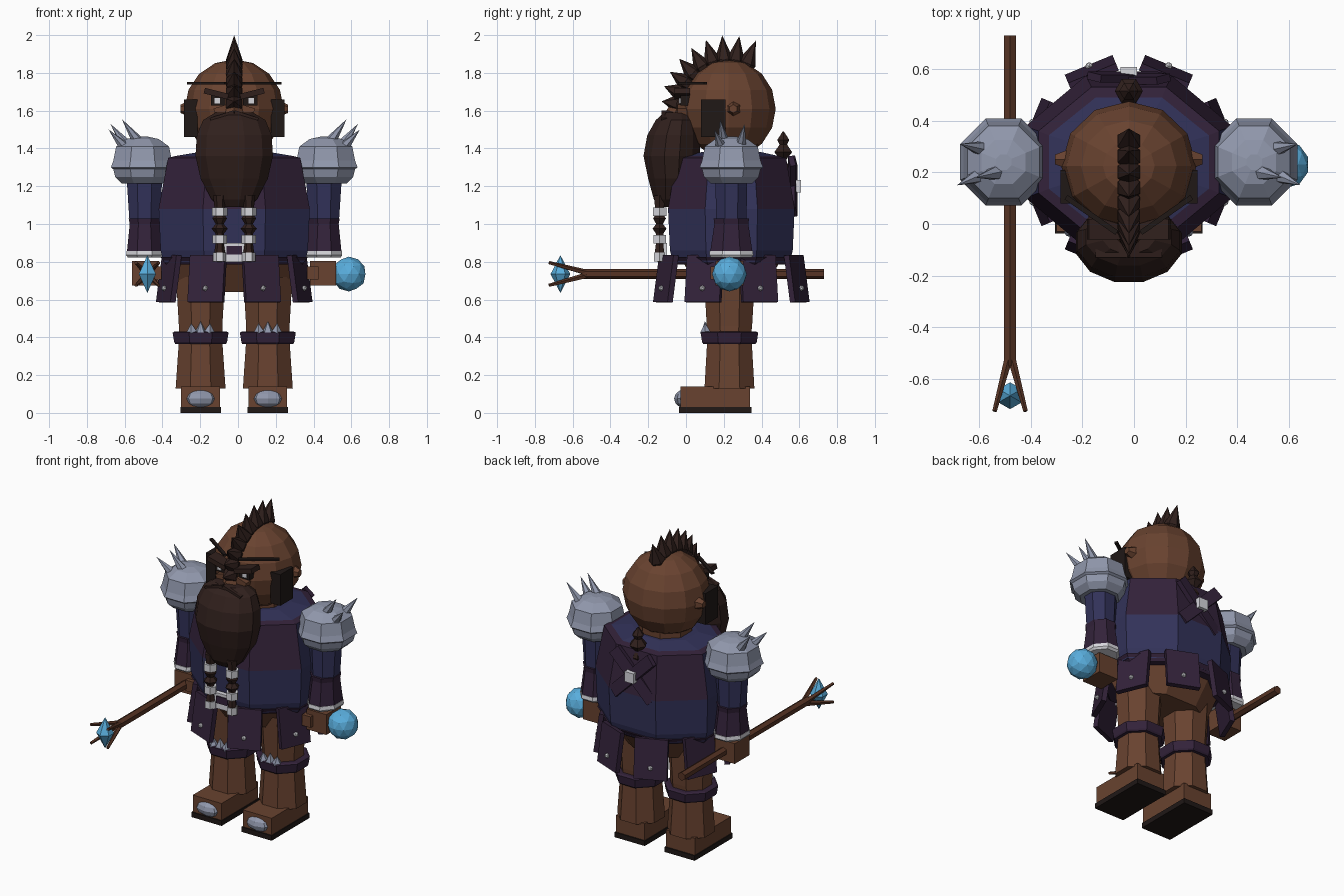
import bpy, bmesh, math
from mathutils import Vector, Matrix, Euler

cube = bpy.data.objects.get("Cube")
if cube:
    bpy.data.objects.remove(cube, do_unlink=True)

COLOURS = {"skin": (.14, .055, .029), "blue_cloth": (.032, .032, .1),
           "purple_leather": (.033, .016, .042), "hair": (.03, .0145, .012),
           "steel": (.28, .31, .41), "pale_metal": (.68, .68, .72),
           "crystal": (.1, .42, .72), "wood": (.095, .034, .018),
           "dark": (.014, .009, .008)}
MATS = {}
for key, rgb in COLOURS.items():
    m = bpy.data.materials.new(key)
    m.use_nodes = True
    m.diffuse_color = (*rgb, 1)
    m.node_tree.nodes["Principled BSDF"].inputs["Base Color"].default_value = (*rgb, 1)
    MATS[key] = m

CX, CY = -.02, .24      # body axis


def finish(name, bm, mat, loc=(0, 0, 0), rot=(0, 0, 0)):
    bmesh.ops.recalc_face_normals(bm, faces=bm.faces)
    me = bpy.data.meshes.new(name)
    bm.to_mesh(me)
    bm.free()
    me.materials.append(MATS[mat])
    ob = bpy.data.objects.new(name, me)
    ob.location, ob.rotation_euler = loc, rot
    bpy.context.collection.objects.link(ob)
    return ob


def box(name, loc, size, mat, rot=(0, 0, 0)):
    bm = bmesh.new()
    bmesh.ops.create_cube(bm, size=1, matrix=Matrix.Diagonal((*size, 1)))
    return finish(name, bm, mat, loc, rot)


def ball(name, loc, radii, mat, seg=0, rings=6, level=1):
    bm = bmesh.new()
    scale = Matrix.Diagonal((*radii, 1))
    if seg:
        bmesh.ops.create_uvsphere(bm, u_segments=seg, v_segments=rings, radius=1, matrix=scale)
    else:
        bmesh.ops.create_icosphere(bm, subdivisions=level, radius=1, matrix=scale)
    return finish(name, bm, mat, loc)


def spike(name, a, b, r, mat, r2=0, n=6):
    a, b = Vector(a), Vector(b)
    bm = bmesh.new()
    bmesh.ops.create_cone(bm, cap_ends=True, segments=n, radius1=r, radius2=r2, depth=(b - a).length)
    return finish(name, bm, mat, (a + b) / 2, (b - a).to_track_quat('Z', 'Y').to_euler())


def loft(name, rings, mat, x=CX, y=CY, n=8):
    """Stack of n-sided rings (z, half width, half depth[, y shift]) with a flat front."""
    bm = bmesh.new()
    k = 1 / math.cos(math.pi / n)
    loops = []
    for z, rx, ry, *dy in rings:
        angs = [math.tau * (i + .5) / n for i in range(n)]
        loops.append([bm.verts.new((x + rx * k * math.sin(a), y + (dy[0] if dy else 0) - ry * k * math.cos(a), z))
                      for a in angs])
    for lo, hi in zip(loops, loops[1:]):
        for i in range(n):
            j = (i + 1) % n
            bm.faces.new((lo[i], lo[j], hi[j], hi[i]))
    bm.faces.new(loops[0])
    bm.faces.new(loops[-1])
    return finish(name, bm, mat)


# Torso: blue waist and sides, purple chest and back panels
torso = loft("torso", [(.80, .375, .31), (.86, .39, .325), (1.08, .40, .335), (1.35, .35, .29),
                       (1.36, .31, .25), (1.38, .19, .16)], "blue_cloth")
torso.data.materials.append(MATS["purple_leather"])
for p in torso.data.polygons:
    if 1.1 < p.center.z < 1.357 and abs(p.normal.x) < .9:
        p.material_index = 1
loft("neck", [(1.3, .15, .14), (1.45, .15, .14)], "skin")
loft("hem_band", [(.785, .36, .3), (.825, .39, .325)], "purple_leather")
loft("pelvis", [(.64, .27, .16), (.82, .33, .27)], "skin")

# Skirt flaps with studs
for i in range(8):
    a = math.tau * (i + .5) / 8
    d = Vector((math.sin(a), -math.cos(a), 0))
    c = Vector((CX, CY, .71)) + d * .375
    box("skirt_flap", c, (.2, .03, .25), "purple_leather", Euler((math.radians(-8), 0, a)))
    ball("flap_stud", c + d * .027 + Vector((0, 0, -.05)), (.016,) * 3, "pale_metal")

# Back straps with a metal boss
for s in (-1, 1):
    box("back_strap", (CX, .565 + .004 * s, 1.2), (.38, .03, .075), "purple_leather",
        (math.radians(10), s * math.radians(45), 0))
box("strap_boss", (CX, .59, 1.2), (.065, .035, .065), "pale_metal")

# Buckle at the front
box("buckle", (CX, -.115, .85), (.15, .03, .1), "pale_metal")
box("buckle_centre", (CX, -.133, .86), (.08, .008, .045), "purple_leather")

for s in (-1, 1):
    # Legs
    lx = CX + s * .178
    loft("thigh", [(.42, .115, .115), (.46, .115, .12), (.72, .13, .135)], "skin", lx, .23)
    loft("shin", [(.13, .132, .132), (.38, .115, .118)], "skin", lx, .23)
    loft("knee_band", [(.365, .135, .138), (.375, .14, .145), (.425, .148, .152), (.432, .135, .14)],
         "purple_leather", lx, .23)
    for k in (-1, 0, 1):
        spike("knee_spike", (lx + k * .045, .105, .425), (lx + k * .05, .1, .485 - .01 * abs(k)),
              .032, "steel", n=5)
    box("boot", (lx, .155, .085), (.205, .37, .11), "skin")
    box("sole", (lx, .155, .016), (.215, .385, .032), "dark")
    ball("toe_cap", (lx, -.005, .075), (.09, .058, .05), "steel", 8, 6)

    # Arms
    ax = CX + s * .475
    loft("upper_arm", [(1.02, .08, .08), (1.25, .095, .085)], "blue_cloth", ax)
    loft("forearm", [(.85, .093, .112), (1.0, .078, .09), (1.03, .084, .094)], "purple_leather", ax)
    loft("cuff", [(.822, .088, .105), (.835, .097, .117), (.858, .094, .114)], "pale_metal", ax)
    box("hand", (ax - s * .005, CY - .01, .74), (.14, .15, .13), "skin")
    box("thumb", (ax - s * .06, CY - .085, .74), (.06, .05, .07), "skin")

    # Shoulder armour
    px = CX + s * .485
    loft("pauldron", [(1.215, .11, .11), (1.25, .145, .145), (1.29, .155, .155), (1.30, .168, .168),
                      (1.335, .155, .155), (1.41, .14, .14), (1.45, .085, .085), (1.462, .03, .03)],
         "steel", px)
    for (bx, by, bz), (tx, ty, tz) in (((.08, .05, 1.41), (.17, .07, 1.53)),
                                      ((.09, -.05, 1.40), (.18, -.09, 1.50)),
                                      ((.02, -.04, 1.43), (.11, -.06, 1.555))):
        spike("pauldron_spike", (px + s * bx, CY + by, bz), (px + s * tx, CY + ty, tz), .033, "steel")

    # Head sides and face
    box("sideburn", (CX + s * .23, .145, 1.56), (.07, .13, .2), "dark")
    spike("ear", (CX + s * .22, .25, 1.61), (CX + s * .285, .25, 1.61), .05, "skin", .022)
    box("eye_socket", (CX + s * .085, -.005, 1.655), (.075, .05, .055), "dark")
    box("eye", (CX + s * .09, -.033, 1.653), (.03, .008, .028), "pale_metal")
    box("brow", (CX + s * .095, -.02, 1.69), (.13, .08, .03), "hair", (0, s * math.radians(-14), 0))
    box("forehead_stripe", (CX + s * .145, .035, 1.745), (.24, .02, .012), "dark",
        (0, 0, s * math.radians(35)))
    box("cheek", (CX + s * .07, -.02, 1.6), (.07, .05, .045), "skin", (0, s * .3, 0))

    # Beard braids with metal rings
    bx = CX + s * .077
    loft("braid", [(.80, .012, .012), (.84, .026, .026), (.89, .02, .02), (.95, .02, .02),
                   (.975, .037, .037), (1.0, .018, .018), (1.03, .034, .034), (1.05, .02, .02),
                   (1.15, .03, .03)], "hair", bx, -.14, 6)
    for z, r in ((1.065, .036), (.92, .033), (.825, .03)):
        loft("braid_ring", [(z - .023, r, r), (z + .023, r, r)], "pale_metal", bx, -.14, 6)

# Head, nose and beard
ball("head", (CX, .225, 1.61), (.262, .25, .262), "skin", 12, 8)
spike("nose", (CX, -.06, 1.58), (CX, -.02, 1.69), .05, "skin", .02, 4)
loft("beard", [(1.09, .075, .05, -.02), (1.13, .12, .085, -.01), (1.24, .178, .125), (1.36, .205, .15),
               (1.47, .198, .14, .01), (1.55, .165, .11, .025), (1.59, .10, .07, .03)],
     "hair", CX, -.075, 12)
for s in (-1, 1):
    box("moustache", (CX + s * .06, -.1, 1.56), (.13, .06, .045), "hair", (0, s * math.radians(18), 0))

# Mohawk of overlapping spikes
for i in range(9):
    a = math.radians(22 - 13 * i)
    d = Vector((0, math.sin(a), math.cos(a)))
    c = Vector((CX, .22, 1.6))
    tip = .4 - .008 * max(0, i - 2)
    spike("mohawk_spike", c + d * .27, c + d * tip, .05, "hair")
    spike("mohawk_root", c + d * .272, c + d * .2, .05, "hair", .025)

# Knot of hair at the nape
loft("nape_braid", [(1.26, .012, .012), (1.30, .03, .03), (1.34, .015, .015), (1.38, .047, .047),
                    (1.42, .02, .02), (1.445, .032, .032), (1.49, .003, .003)], "hair", CX, .515, 6)

# Orb in the left hand, staff in the right
ball("orb", (.587, .23, .735), (.092,) * 3, "crystal", level=2)
SX = -.48
spike("staff", (SX, .73, .735), (SX, -.55, .735), .027, "wood", .027)
for i in range(4):
    a = math.tau * (i + .5) / 4
    dx, dz = math.cos(a), math.sin(a)
    spike("staff_prong", (SX + dx * .012, -.53, .735 + dz * .012),
          (SX + dx * .085, -.725, .735 + dz * .085), .016, "wood", .009, 5)
for s in (-1, 1):
    spike("staff_crystal", (SX, -.665, .735), (SX, -.665, .735 + s * .1), .052, "crystal")
